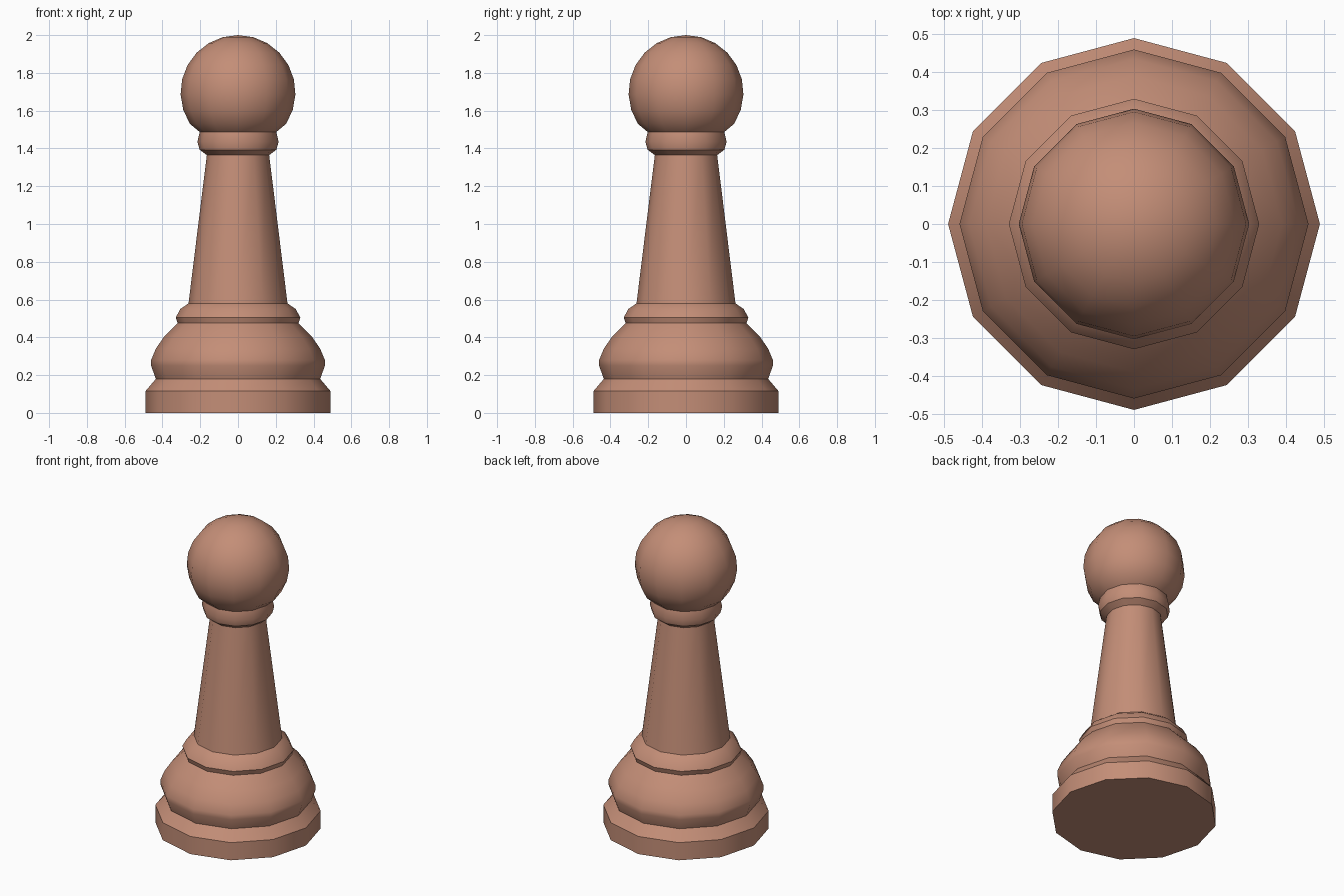
import bpy, bmesh, math

if "Cube" in bpy.data.objects:
    bpy.data.objects.remove(bpy.data.objects["Cube"])

SIDES = 12

clay = bpy.data.materials.new("warm clay")
clay.diffuse_color = (0.55, 0.27, 0.185, 1)
clay.use_nodes = True
clay.node_tree.nodes["Principled BSDF"].inputs["Base Color"].default_value = clay.diffuse_color


def lathe(name, profile):
    """Turn a (radius, height) profile round z; radius 0 makes a pole."""
    bm = bmesh.new()
    rings = []
    for r, z in profile:
        if r == 0:
            rings.append([bm.verts.new((0, 0, z))] * SIDES)
        else:
            rings.append([bm.verts.new((r * math.cos(2 * math.pi * i / SIDES),
                                        r * math.sin(2 * math.pi * i / SIDES), z))
                          for i in range(SIDES)])
    for a, b in zip(rings, rings[1:]):
        for i in range(SIDES):
            j = (i + 1) % SIDES
            loop = list(dict.fromkeys((a[i], a[j], b[j], b[i])))
            bm.faces.new(loop)
    # Flat underside of the foot
    if profile[0][1] == 0:
        bm.faces.new(rings[0][::-1])
    mesh = bpy.data.meshes.new(name)
    bm.to_mesh(mesh)
    bm.free()
    mesh.materials.append(clay)
    ob = bpy.data.objects.new(name, mesh)
    bpy.context.collection.objects.link(ob)
    bpy.ops.object.select_all(action='DESELECT')
    ob.select_set(True)
    bpy.context.view_layer.objects.active = ob
    bpy.ops.object.shade_smooth_by_angle(angle=math.radians(37))
    return ob


# Foot with bevelled rim
lathe("foot", [(0.49, 0), (0.49, 0.115), (0.435, 0.18)])

# Rounded bulge above the foot
lathe("base_bulge", [(0.435, 0.18), (0.46, 0.25), (0.46, 0.28), (0.435, 0.34),
                     (0.39, 0.405), (0.32, 0.475)])

# Lower ring
lathe("lower_ring", [(0.32, 0.475), (0.33, 0.505), (0.305, 0.55), (0.262, 0.58)])

# Tapered shaft
lathe("shaft", [(0.262, 0.58), (0.165, 1.365)])

# Neck ring under the head
lathe("neck_ring", [(0.165, 1.365), (0.203, 1.393), (0.215, 1.435), (0.203, 1.487)])

# Ball head
R, CZ = 0.304, 1.696
start = -math.acos(0.203 / R)
steps = 9
head = []
for k in range(steps):
    t = start + (math.pi / 2 - start) * k / steps
    head.append((R * math.cos(t), CZ + R * math.sin(t)))
head[0] = (0.203, 1.487)
head.append((0, 2.0))
lathe("head", head)
